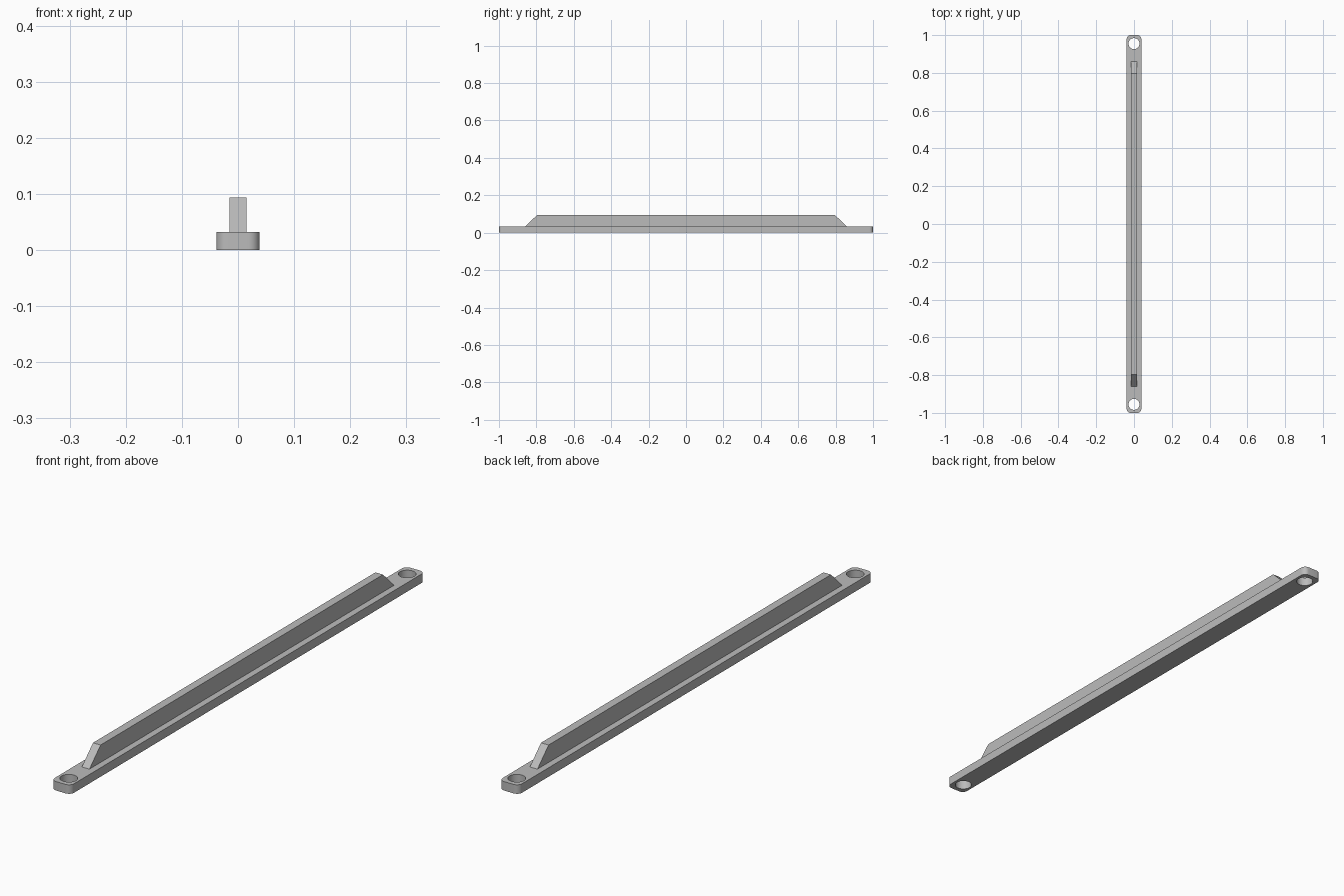
import bpy
import bmesh

LENGTH, WIDTH, BASE_H = 2.0, 0.077, 0.032
RIB_W, RIB_TOP = 0.03, 0.094
RIB_FOOT, RIB_CREST = 0.86, 0.797
HOLE_Y, HOLE_R, CORNER_R = 0.955, 0.029, 0.02

default = bpy.data.objects.get("Cube")
if default:
    bpy.data.objects.remove(default, do_unlink=True)

# Single grey material
grey = bpy.data.materials.new("plain grey")
grey.use_nodes = True
colour = (0.5, 0.5, 0.5, 1.0)
grey.diffuse_color = colour
grey.node_tree.nodes["Principled BSDF"].inputs["Base Color"].default_value = colour


def prism(name, points, offset):
    """Extrude a closed outline along offset into a solid object."""
    bm = bmesh.new()
    face = bm.faces.new([bm.verts.new(p) for p in points])
    grown = bmesh.ops.extrude_face_region(bm, geom=[face])["geom"]
    moved = [g for g in grown if isinstance(g, bmesh.types.BMVert)]
    bmesh.ops.translate(bm, verts=moved, vec=offset)
    bmesh.ops.recalc_face_normals(bm, faces=bm.faces)
    mesh = bpy.data.meshes.new(name)
    bm.to_mesh(mesh)
    bm.free()
    mesh.materials.append(grey)
    obj = bpy.data.objects.new(name, mesh)
    bpy.context.collection.objects.link(obj)
    return obj


# Base bar with rounded vertical corners
x, y = WIDTH / 2, LENGTH / 2
base = prism("base_bar", [(-x, -y, 0), (x, -y, 0), (x, y, 0), (-x, y, 0)],
             (0, 0, BASE_H))
bm = bmesh.new()
bm.from_mesh(base.data)
upright = [e for e in bm.edges
           if abs(e.verts[0].co.z - e.verts[1].co.z) > BASE_H / 2]
bmesh.ops.bevel(bm, geom=upright, offset=CORNER_R, segments=8, profile=0.5,
                affect='EDGES')
bm.to_mesh(base.data)
bm.free()

# Screw holes through both ends
for side in (-1, 1):
    bpy.ops.mesh.primitive_cylinder_add(vertices=40, radius=HOLE_R, depth=0.2,
                                        location=(0, side * HOLE_Y, 0))
    cutter = bpy.context.object
    cutter.name = "hole_cutter"
    cutter.hide_render = True
    cutter.data.materials.append(grey)
    cut = base.modifiers.new("screw_hole", 'BOOLEAN')
    cut.operation = 'DIFFERENCE'
    cut.solver = 'EXACT'
    cut.object = cutter
    bpy.ops.object.select_all(action='DESELECT')
    base.select_set(True)
    bpy.context.view_layer.objects.active = base
    bpy.ops.object.modifier_apply(modifier=cut.name)
    bpy.data.objects.remove(cutter, do_unlink=True)

bpy.ops.object.shade_smooth_by_angle()

# Raised centre rib with sloped ends
r = RIB_W / 2
prism("centre_rib", [(-r, -RIB_FOOT, BASE_H), (-r, RIB_FOOT, BASE_H),
                     (-r, RIB_CREST, RIB_TOP), (-r, -RIB_CREST, RIB_TOP)],
      (RIB_W, 0, 0))
